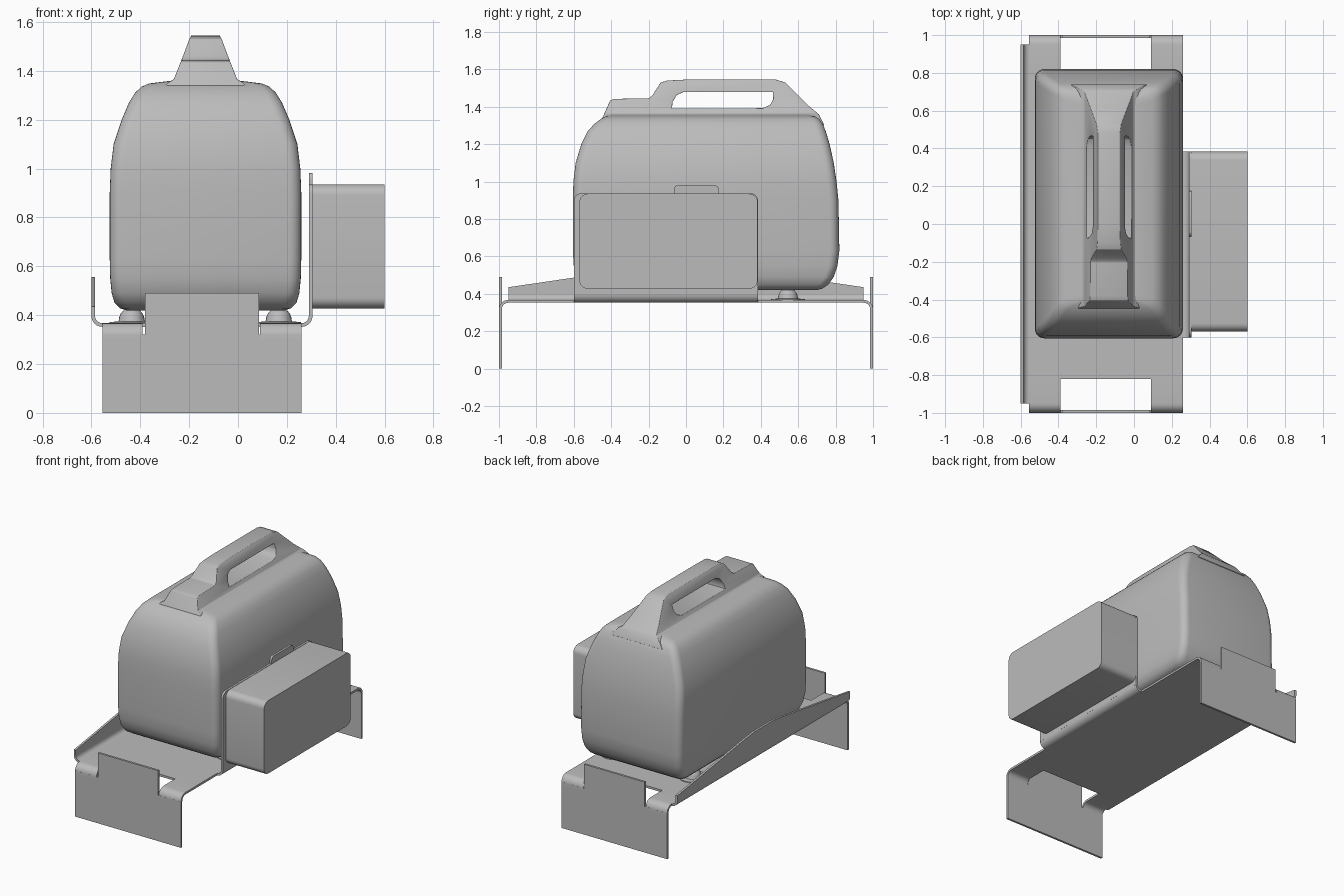
import bpy, bmesh
from math import sin, cos, pi, radians
from mathutils import Vector

if "Cube" in bpy.data.objects:
    bpy.data.objects.remove(bpy.data.objects["Cube"])

grey = bpy.data.materials.new("plain grey")
grey.use_nodes = True
grey.diffuse_color = (0.5, 0.5, 0.5, 1)
grey.node_tree.nodes["Principled BSDF"].inputs["Base Color"].default_value = (0.5, 0.5, 0.5, 1)

MID = -0.133          # centre line of the casing
DECK, T = 0.352, 0.015  # underside of the deck and sheet thickness


def finish(name, bm, angle=35):
    bmesh.ops.recalc_face_normals(bm, faces=bm.faces)
    me = bpy.data.meshes.new(name)
    bm.to_mesh(me)
    bm.free()
    me.materials.append(grey)
    me.shade_smooth()
    me.set_sharp_from_angle(angle=radians(angle))
    ob = bpy.data.objects.new(name, me)
    bpy.context.collection.objects.link(ob)
    return ob


def prism(name, pts, axis, a, b):
    """Extrude a flat outline along an axis from a to b."""
    place = {"x": lambda p, d: (d, p[0], p[1]),
             "y": lambda p, d: (p[0], d, p[1]),
             "z": lambda p, d: (p[0], p[1], d)}[axis]
    bm = bmesh.new()
    lo, hi = [[bm.verts.new(place(p, d)) for p in pts] for d in (a, b)]
    bm.faces.new(lo)
    bm.faces.new(hi)
    for i in range(len(pts)):
        j = (i + 1) % len(pts)
        bm.faces.new((lo[i], lo[j], hi[j], hi[i]))
    return finish(name, bm)


def arc(cx, cy, r, start, end, n=6):
    return [(cx + r * cos(radians(start + (end - start) * i / n)),
             cy + r * sin(radians(start + (end - start) * i / n))) for i in range(n + 1)]


def round_rect(x0, x1, y0, y1, r, n=6):
    return (arc(x1 - r, y1 - r, r, 0, 90, n) + arc(x0 + r, y1 - r, r, 90, 180, n)
            + arc(x0 + r, y0 + r, r, 180, 270, n) + arc(x1 - r, y0 + r, r, 270, 360, n))


def ribbon(path, t):
    """Thicken an open path to its left into a closed outline."""
    v = [Vector(p) for p in path]
    side = []
    for i, p in enumerate(v):
        d = (v[min(i + 1, len(v) - 1)] - v[max(i - 1, 0)]).normalized()
        side.append(p + Vector((-d.y, d.x)) * t)
    return [tuple(p) for p in v + side[::-1]]


# Casing: stacked rounded rectangles (height, half width, front, back, corner radius)
sections = [(0.42, 0.325, -0.49, 0.70, 0.04), (0.428, 0.35, -0.525, 0.73, 0.045),
            (0.45, 0.372, -0.56, 0.762, 0.05), (0.49, 0.384, -0.585, 0.79, 0.05),
            (0.55, 0.39, -0.60, 0.81, 0.05), (0.63, 0.392, -0.605, 0.82, 0.05),
            (0.9, 0.392, -0.605, 0.815, 0.05), (1.0, 0.388, -0.602, 0.805, 0.05),
            (1.1, 0.376, -0.59, 0.79, 0.05), (1.2, 0.343, -0.56, 0.768, 0.05),
            (1.27, 0.313, -0.525, 0.747, 0.05), (1.31, 0.288, -0.488, 0.73, 0.045),
            (1.335, 0.262, -0.455, 0.712, 0.04), (1.348, 0.23, -0.43, 0.69, 0.04),
            (1.36, 0.135, -0.40, 0.65, 0.03)]
bm = bmesh.new()
rings = [[bm.verts.new((x, y, z)) for x, y in round_rect(MID - h, MID + h, f, b, r)]
         for z, h, f, b, r in sections]
for low, high in zip(rings, rings[1:]):
    for i in range(len(low)):
        j = (i + 1) % len(low)
        bm.faces.new((low[i], low[j], high[j], high[i]))
bm.faces.new(rings[0])
bm.faces.new(rings[-1])
finish("casing", bm, 40)

# Handle: side outline, tapered cross-section and grip opening combined
handle = prism("handle", [(-0.46, 1.30), (-0.445, 1.345), (-0.405, 1.435), (-0.38, 1.442),
                          (-0.20, 1.445), (-0.18, 1.46), (-0.135, 1.53), (-0.10, 1.54),
                          (0.0, 1.545), (0.48, 1.545), (0.53, 1.53), (0.65, 1.41),
                          (0.71, 1.36), (0.74, 1.30)], "x", MID - 0.3, MID + 0.3)
half = [(0.2, 1.30), (0.155, 1.35), (0.13, 1.365), (0.098, 1.445), (0.068, 1.525), (0.05, 1.56)]
taper = prism("handle_taper", [(MID + x, z) for x, z in half]
              + [(MID - x, z) for x, z in half[::-1]], "y", -0.8, 1.0)
grip = prism("handle_opening", [(-0.075, 1.39), (-0.072, 1.425), (-0.05, 1.462), (-0.015, 1.478),
                                (0.465, 1.478), (0.466, 1.44), (0.45, 1.41), (0.41, 1.392)],
             "x", MID - 0.4, MID + 0.4)
for cutter, op in ((taper, "INTERSECT"), (grip, "DIFFERENCE")):
    cutter.hide_render = True
    mod = handle.modifiers.new(op.title(), "BOOLEAN")
    mod.operation, mod.object, mod.solver = op, cutter, "EXACT"
bev = handle.modifiers.new("Soft edges", "BEVEL")
bev.width, bev.segments, bev.limit_method, bev.angle_limit = 0.012, 3, "ANGLE", radians(30)
shaped = bpy.data.meshes.new_from_object(
    handle.evaluated_get(bpy.context.evaluated_depsgraph_get()))
handle.modifiers.clear()
handle.data = shaped
shaped.shade_smooth()
shaped.set_sharp_from_angle(angle=radians(50))
for cutter in (taper, grip):
    bpy.data.objects.remove(cutter)

# Rubber feet: washer and dome
for x in (-0.435, 0.167):
    for y in (-0.33, 0.545):
        profile = [(0.09, DECK + T), (0.09, 0.372), (0.055, 0.374)]
        profile += [(0.053 * cos(a * pi / 12), 0.378 + 0.053 * sin(a * pi / 12)) for a in range(6)]
        bm = bmesh.new()
        loops = [[bm.verts.new((x + r * cos(k * pi / 12), y + r * sin(k * pi / 12), z))
                  for k in range(24)] for r, z in profile]
        for low, high in zip(loops, loops[1:]):
            for k in range(24):
                m = (k + 1) % 24
                bm.faces.new((low[k], low[m], high[m], high[k]))
        bm.faces.new(loops[0])
        bm.faces.new(loops[-1])
        finish("foot", bm)

# Deck sheet
prism("deck", [(-0.555, -0.82), (0.26, -0.82), (0.26, 0.82), (-0.555, 0.82)], "z", DECK, DECK + T)

for s, end in ((-1, "front"), (1, "back")):
    # Bent strips joining the deck to the end plate
    bend = [(0.82, DECK + T)] + arc(0.95, DECK + T - 0.05, 0.05, 90, 0) + [(1.0, 0.30)]
    outline = [(s * y, z) for y, z in ribbon(bend, -T)]
    for side, x0, x1 in (("right", -0.555, -0.39), ("left", 0.09, 0.26)):
        prism(end + "_" + side + "_strip", outline, "x", x0, x1)
    # End plate with raised tab and relief slots
    prism(end + "_plate", [(-0.555, 0), (0.26, 0), (0.26, 0.32), (0.085, 0.32), (0.085, 0.49),
                           (-0.38, 0.49), (-0.38, 0.32), (-0.555, 0.32)],
          "y", s * (1 - T), s * 1.0)

# Side lip: bend, then upright with a raised middle
lip = [(-0.55, DECK)] + arc(-0.555, DECK + 0.045, 0.045, 270, 180)
prism("side_lip_bend", ribbon(lip, -T), "y", -0.95, 0.95)
prism("side_lip", [(-0.95, 0.395), (0.95, 0.395), (0.95, 0.435), (0.2, 0.545), (0.1, 0.556),
                   (-0.1, 0.556), (-0.2, 0.545), (-0.95, 0.435)], "x", -0.6, -0.6 + T)

# Bracket: bend, then upright with rounded corners and a top tab
rise = [(0.25, DECK)] + arc(0.26, DECK + 0.045, 0.045, 270, 360)
prism("bracket_bend", ribbon(rise, T), "y", -0.6, 0.385)
top = 0.937
tab = (arc(0.15, 0.957, 0.025, 0, 90) + arc(-0.04, 0.957, 0.025, 90, 180))
prism("bracket", [(-0.6, 0.395), (0.385, 0.395)] + arc(0.345, top - 0.04, 0.04, 0, 90)
      + [(0.175, top)] + tab + [(-0.065, top)] + arc(-0.56, top - 0.04, 0.04, 90, 180),
      "x", 0.29, 0.305)

# Side box
prism("side_box", round_rect(-0.57, 0.383, 0.427, 0.935, 0.045), "x", 0.304, 0.6)
